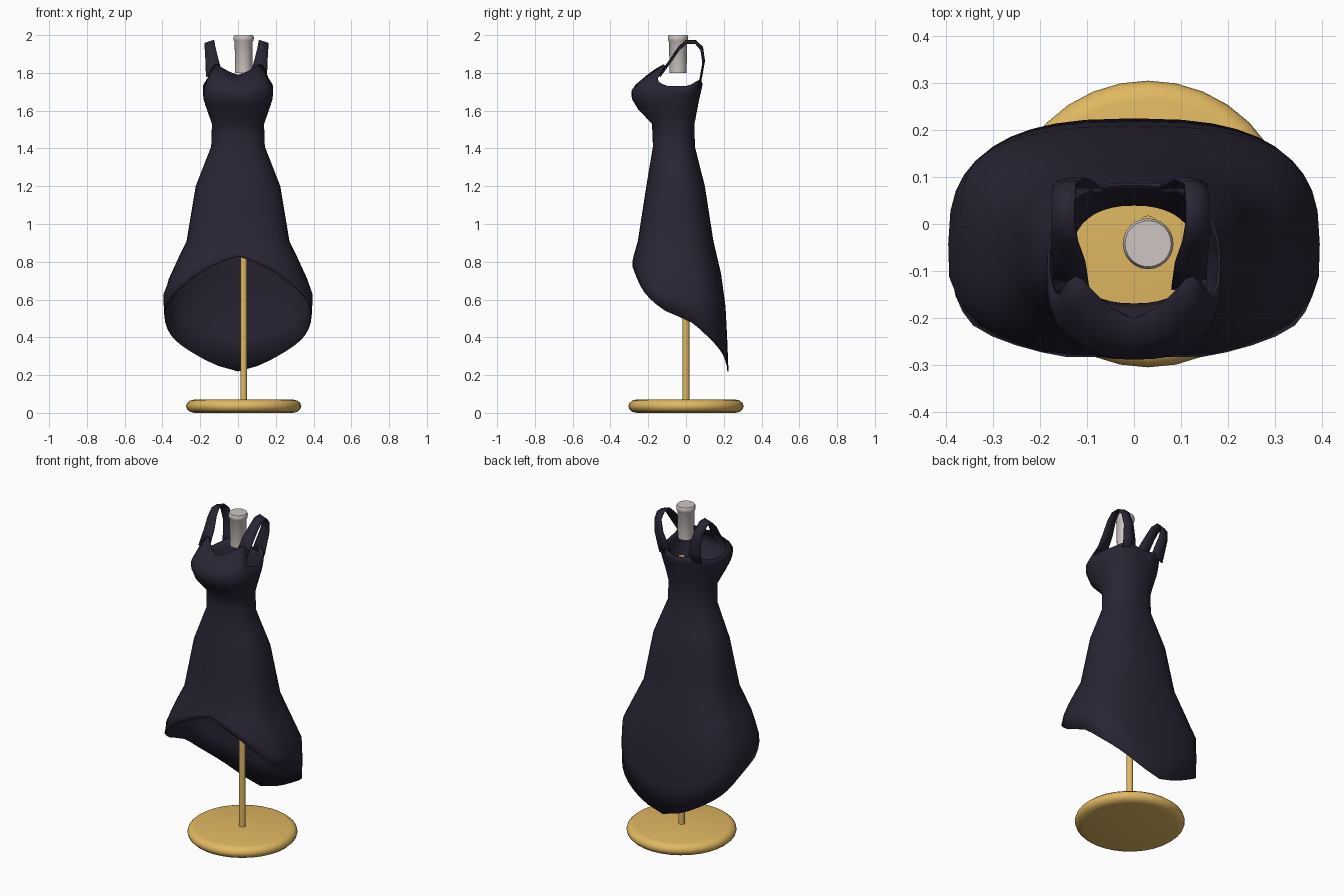
import bpy, bmesh, math

if "Cube" in bpy.data.objects:
    bpy.data.objects.remove(bpy.data.objects["Cube"])


def material(name, rgb):
    m = bpy.data.materials.new(name)
    m.diffuse_color = (*rgb, 1)
    m.use_nodes = True
    m.node_tree.nodes["Principled BSDF"].inputs["Base Color"].default_value = m.diffuse_color
    return m


NAVY = material("dark fabric", (0.022, 0.018, 0.035))
GOLD = material("gold wood", (0.75, 0.48, 0.12))
PALE = material("pale neck", (0.62, 0.56, 0.54))


def finish(name, bm, mat, angle=40, thick=0):
    bmesh.ops.recalc_face_normals(bm, faces=bm.faces)
    me = bpy.data.meshes.new(name)
    bm.to_mesh(me)
    bm.free()
    ob = bpy.data.objects.new(name, me)
    bpy.context.collection.objects.link(ob)
    me.materials.append(mat)
    if thick:
        s = ob.modifiers.new("cloth", "SOLIDIFY")
        s.thickness = thick
        s.offset = -1
    bpy.ops.object.select_all(action="DESELECT")
    ob.select_set(True)
    bpy.context.view_layer.objects.active = ob
    bpy.ops.object.shade_smooth_by_angle(angle=math.radians(angle))
    return ob


def bridge(bm, rows, closed):
    for a, b in zip(rows, rows[1:]):
        n = len(a)
        for i in range(n if closed else n - 1):
            j = (i + 1) % n
            bm.faces.new((a[i], a[j], b[j], b[i]))


def lathe(name, profile, centre, mat, sides=32):
    bm = bmesh.new()
    rows = [[bm.verts.new((centre[0] + r * math.cos(2 * math.pi * i / sides),
                           centre[1] + r * math.sin(2 * math.pi * i / sides), z))
             for i in range(sides)] for r, z in profile]
    bridge(bm, rows, True)
    bm.faces.new(rows[0])
    bm.faces.new(rows[-1])
    return finish(name, bm, mat)


def lookup(table, k):
    # linear interpolation in rows of (key, values...)
    if k <= table[0][0]:
        return table[0][1:]
    for p, q in zip(table, table[1:]):
        if k <= q[0]:
            t = (k - p[0]) / (q[0] - p[0])
            return [a + (b - a) * t for a, b in zip(p[1:], q[1:])]
    return table[-1][1:]


# Stand: round base, pole and neck block
base = [(0.26, 0), (0.285, 0.006), (0.3, 0.02), (0.305, 0.035),
        (0.3, 0.052), (0.285, 0.065), (0.265, 0.07)]
lathe("stand_base", base, (0.03, 0), GOLD)
lathe("stand_pole", [(0.018, 0.06), (0.018, 1.7)], (0.03, 0), GOLD, 16)
lathe("neck_block", [(0.045, 1.8), (0.048, 1.965), (0.053, 1.972), (0.054, 1.99),
                     (0.049, 2.0)], (0.03, -0.042), PALE, 24)

# Dress: height, half width, front y, back y, squareness
BODY = [(0.22, 0.37, -0.29, 0.225, 2.9), (0.42, 0.385, -0.29, 0.217, 2.9),
        (0.64, 0.397, -0.292, 0.205, 2.9), (0.78, 0.335, -0.292, 0.177, 2.7),
        (0.91, 0.272, -0.255, 0.145, 2.6), (1.2, 0.224, -0.21, 0.1, 2.4),
        (1.41, 0.142, -0.175, 0.047, 2.3), (1.53, 0.138, -0.18, 0.045, 2.3),
        (1.62, 0.17, -0.265, 0.062, 2.4), (1.67, 0.185, -0.29, 0.072, 2.5),
        (1.72, 0.187, -0.288, 0.085, 2.6), (1.79, 0.172, -0.205, 0.095, 2.6),
        (1.86, 0.165, -0.12, 0.1, 2.6)]
# Angle from the front, height of hem and neckline
HEM = [(0, 0.83), (15, 0.785), (30, 0.735), (50, 0.645), (90, 0.51), (120, 0.4),
       (150, 0.315), (180, 0.22)]
NECKLINE = [(0, 1.79), (22, 1.825), (40, 1.85), (52, 1.83), (65, 1.765), (90, 1.73),
            (120, 1.73), (150, 1.765), (180, 1.735)]


def body_point(deg, z):
    hw, yf, yb, n = lookup(BODY, z)
    a = math.radians(deg)
    power = lambda v: math.copysign(abs(v) ** (2 / n), v)
    return (hw * power(math.sin(a)),
            (yf + yb) / 2 - (yb - yf) / 2 * power(math.cos(a)), z)


def heights(deg):
    side = abs((deg + 180) % 360 - 180)
    hem, top = lookup(HEM, side)[0], lookup(NECKLINE, side)[0]
    skirt = [hem + (0.91 - hem) * t for t in (0, 0.25, 0.5, 0.75)]
    bodice = [1.53 + (top - 1.53) * t for t in (0.3, 0.5, 0.65, 0.8, 1)]
    return skirt + [0.91, 1.05, 1.2, 1.31, 1.41, 1.47, 1.53] + bodice


bm = bmesh.new()
SIDES = 40
columns = [[bm.verts.new(body_point(360 * i / SIDES, z)) for z in heights(360 * i / SIDES)]
           for i in range(SIDES)]
bridge(bm, columns + columns[:1], False)
finish("dress_body", bm, NAVY, 60, 0.006)

# Shoulder straps: x, y, z, half width
STRAP = [(0.125, -0.14, 1.79, 0.037), (0.13, -0.085, 1.865, 0.034), (0.14, -0.04, 1.93, 0.028),
         (0.144, 0.0, 1.967, 0.025), (0.144, 0.05, 1.967, 0.025), (0.14, 0.09, 1.93, 0.025),
         (0.125, 0.1, 1.86, 0.03), (0.108, 0.086, 1.78, 0.038), (0.1, 0.074, 1.73, 0.042)]
for side, label in ((-1, "left"), (1, "right")):
    bm = bmesh.new()
    rows = [[bm.verts.new((side * (x + s * w) - 0.008, y - 0.008 * (s > 0) * (y > 0.06), z - 0.008 * s))
             for s in (-1, 0, 1)] for x, y, z, w in STRAP]
    bridge(bm, rows, False)
    finish("strap_" + label, bm, NAVY, 60, 0.006)
